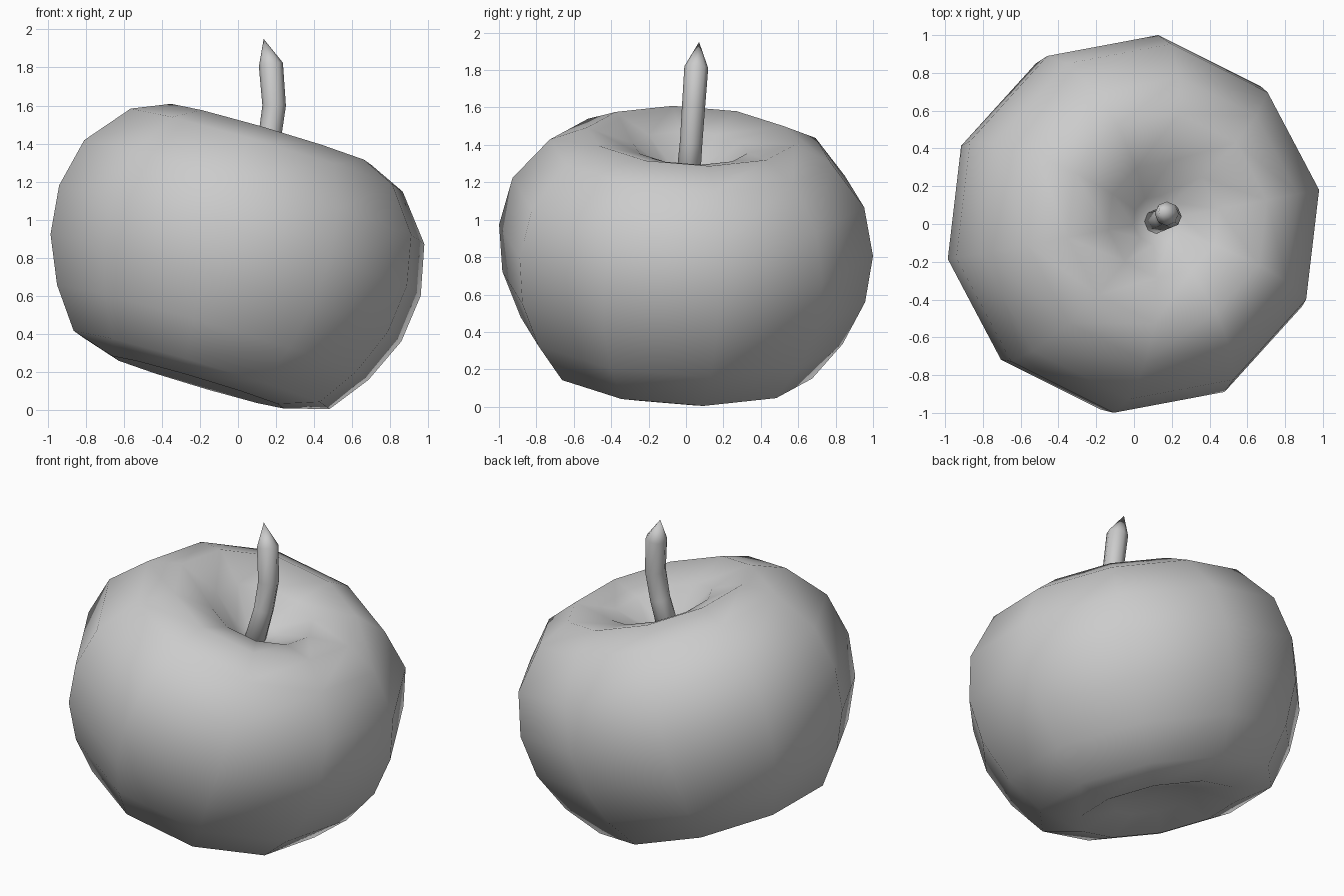
import bpy, bmesh, math
from mathutils import Vector

if "Cube" in bpy.data.objects:
    bpy.data.objects.remove(bpy.data.objects["Cube"])

def loft(name, rings, start, end):
    """Skin rings of points, closing each end with a fan to a single point."""
    bm = bmesh.new()
    vr = [[bm.verts.new(p) for p in ring] for ring in rings]
    n = len(vr[0])
    a, b = bm.verts.new(start), bm.verts.new(end)
    for i in range(n):
        j = (i + 1) % n
        for lo, hi in zip(vr, vr[1:]):
            bm.faces.new((lo[i], lo[j], hi[j], hi[i]))
        bm.faces.new((a, vr[0][j], vr[0][i]))
        bm.faces.new((b, vr[-1][i], vr[-1][j]))
    bmesh.ops.recalc_face_normals(bm, faces=bm.faces)
    for f in bm.faces:
        f.smooth = True
    me = bpy.data.meshes.new(name)
    bm.to_mesh(me)
    bm.free()
    ob = bpy.data.objects.new(name, me)
    bpy.context.collection.objects.link(ob)
    return ob

def ring(center, axis, radius, sides, offset=0.0):
    u = Vector(axis).normalized()
    e = Vector((0, 1, 0)).cross(u).normalized()
    v = u.cross(e)
    angles = [offset + math.tau * k / sides for k in range(sides)]
    return [Vector(center) + radius * (math.cos(t) * e + math.sin(t) * v) for t in angles]

# Fruit body: ten-sided lathe profile (radius, height) on a leaning axis
tilt = math.radians(16.5)
axis = Vector((math.sin(tilt), 0.047, math.cos(tilt)))
base = Vector((-0.233, -0.04, 0.069))
profile = [(0.25, 0.14), (0.48, 0.079), (0.715, 0.147), (0.87, 0.353), (0.98, 0.597),
           (1.01, 0.856), (0.95, 1.122), (0.76, 1.352), (0.56, 1.438), (0.31, 1.37),
           (0.13, 1.24)]
loft("apple_body",
     [ring(base + axis * h, axis, r, 10, math.radians(10.2)) for r, h in profile],
     base + axis * 0.16, base + axis * 1.19)

# Stem: bent tube with a pointed tip
path = [Vector(p) for p in ((0.11, 0.01, 1.20), (0.165, 0.028, 1.42), (0.19, 0.04, 1.60),
                            (0.173, 0.055, 1.815), (0.135, 0.07, 1.95))]
radii = [0.065, 0.06, 0.062, 0.064]
rings = []
for i, r in enumerate(radii):
    direction = path[i + 1] - path[max(i - 1, 0)]
    rings.append(ring(path[i], direction, r, 8))
loft("stem", rings, path[0] - Vector((0.01, 0, 0.04)), path[-1])
